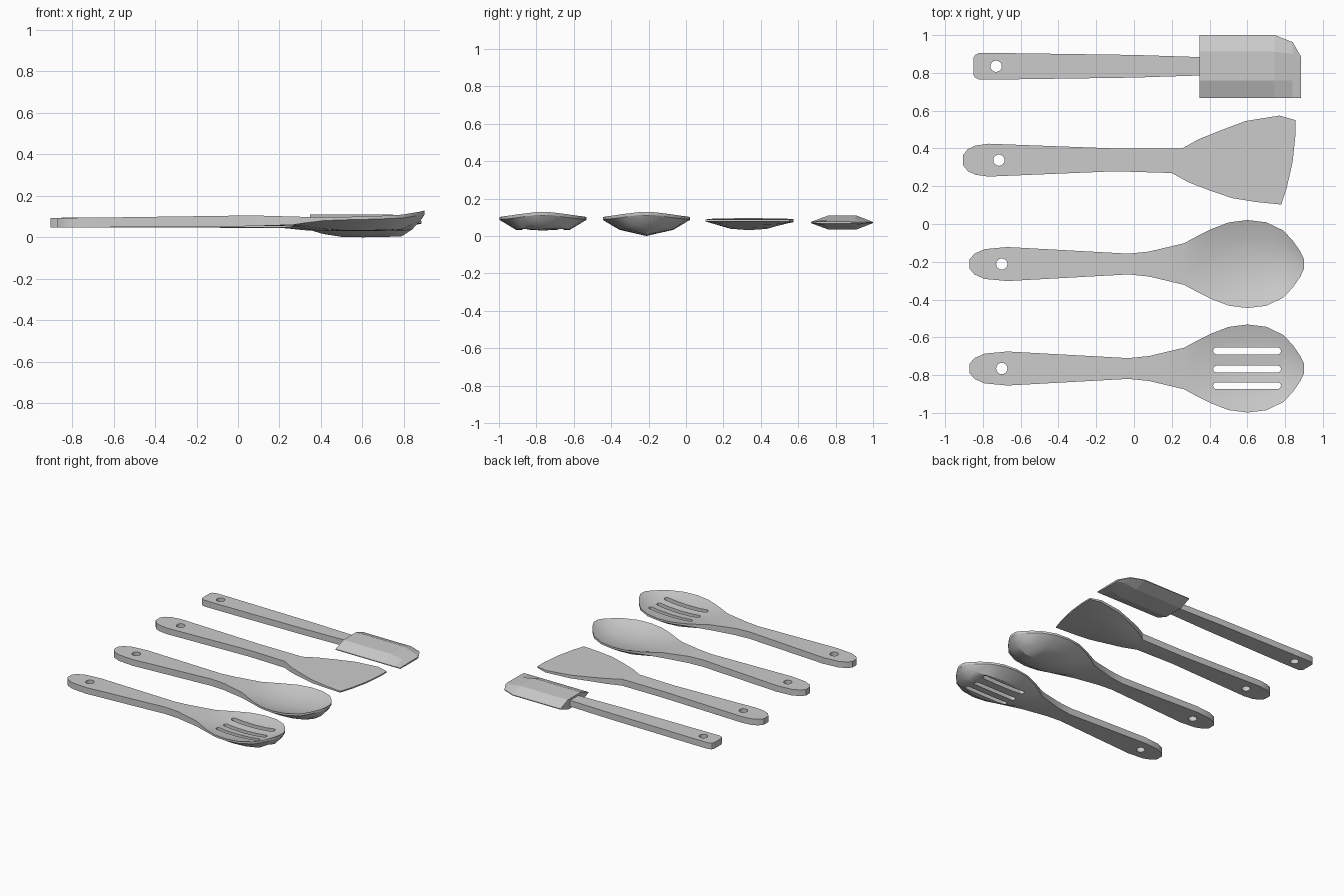
import bpy, bmesh, math

T5 = (-1, -0.62, 0, 0.62, 1)


def make_object(name, bm):
    bmesh.ops.recalc_face_normals(bm, faces=bm.faces)
    mesh = bpy.data.meshes.new(name)
    bm.to_mesh(mesh)
    bm.free()
    obj = bpy.data.objects.new(name, mesh)
    bpy.context.collection.objects.link(obj)
    return obj


def loft(name, rings):
    """Skin equal-length rings of points and cap both ends."""
    bm = bmesh.new()
    rows = [[bm.verts.new(p) for p in ring] for ring in rings]
    n = len(rows[0])
    for a, b in zip(rows, rows[1:]):
        for i in range(n):
            j = (i + 1) % n
            bm.faces.new((a[i], a[j], b[j], b[i]))
    bm.faces.new(rows[0])
    bm.faces.new(rows[-1])
    return make_object(name, bm)


def cut(obj, x0, x1, y, r):
    """Cut a vertical round hole (x0 == x1) or a round-ended slot."""
    pts = []
    for cx, start in ((x1, -90), (x0, 90)):
        for k in range(9):
            a = math.radians(start + k * 22.5)
            p = (cx + r * math.cos(a), y + r * math.sin(a))
            if all(math.dist(p, q) > 1e-5 for q in pts):
                pts.append(p)
    cutter = loft("cutter", [[(px, py, z) for px, py in pts] for z in (-0.2, 0.3)])
    cutter.hide_render = True
    mod = obj.modifiers.new("hole", 'BOOLEAN')
    mod.operation, mod.solver, mod.object = 'DIFFERENCE', 'EXACT', cutter
    bpy.context.view_layer.objects.active = obj
    bpy.ops.object.modifier_apply(modifier=mod.name)
    bpy.data.objects.remove(cutter)


def smooth(obj, angle=28):
    bpy.ops.object.select_all(action='DESELECT')
    obj.select_set(True)
    bpy.context.view_layer.objects.active = obj
    bpy.ops.object.shade_smooth_by_angle(angle=math.radians(angle))


# Spoon stations: x, half width, rim top, rim bottom, dish depth, belly depth
SPOON = [
    (-0.87, 0.025, 0.094, 0.048, 0, 0), (-0.845, 0.055, 0.094, 0.048, 0, 0),
    (-0.79, 0.079, 0.094, 0.048, 0, 0), (-0.67, 0.09, 0.095, 0.048, 0, 0),
    (-0.03, 0.055, 0.104, 0.052, 0, 0), (0.08, 0.066, 0.105, 0.054, 0, 0),
    (0.265, 0.11, 0.100, 0.060, 0, 0.004), (0.33, 0.145, 0.098, 0.070, 0.012, 0.030),
    (0.41, 0.185, 0.097, 0.080, 0.028, 0.064), (0.50, 0.22, 0.098, 0.084, 0.042, 0.082),
    (0.60, 0.233, 0.100, 0.086, 0.048, 0.086), (0.70, 0.221, 0.104, 0.089, 0.046, 0.088),
    (0.79, 0.178, 0.109, 0.093, 0.038, 0.088), (0.84, 0.125, 0.117, 0.100, 0.026, 0.062),
    (0.88, 0.068, 0.124, 0.108, 0.010, 0.028), (0.90, 0.025, 0.129, 0.115, 0, 0.006),
]


def spoon(name, y, floor):
    rings = []
    for x, w, zt, zb, dish, belly in SPOON:
        k = 0.75 if floor > 0 else 1
        top = [(x, y + w * t, zt - k * dish * (1 - t * t)) for t in T5]
        bot = [(x, y + w * t, max(floor, zb - belly * (1 - t * t))) for t in reversed(T5)]
        rings.append(top + bot)
    obj = loft(name, rings)
    cut(obj, -0.70, -0.70, y, 0.03)
    return obj


# Plain spoon and slotted spoon
smooth(spoon("spoon", -0.212, 0.0))
slotted = spoon("slotted_spoon", -0.765, 0.03)
for sy in (-0.672, -0.768, -0.856):
    cut(slotted, 0.437, 0.76, sy, 0.018)
smooth(slotted)

# Turner stations: x and y of far side, x and y of near side, top, centre bottom, edge bottom
TURNER = [
    (-0.905, 0.365, -0.905, 0.311, 0.094, 0.048, 0.048),
    (-0.88, 0.396, -0.88, 0.280, 0.094, 0.048, 0.048),
    (-0.84, 0.415, -0.84, 0.261, 0.094, 0.048, 0.048),
    (-0.77, 0.425, -0.77, 0.251, 0.094, 0.048, 0.048),
    (-0.10, 0.40, -0.10, 0.279, 0.095, 0.046, 0.046),
    (0.255, 0.40, 0.20, 0.27, 0.095, 0.044, 0.046),
    (0.345, 0.45, 0.29, 0.22, 0.094, 0.034, 0.054),
    (0.46, 0.496, 0.40, 0.178, 0.093, 0.031, 0.062),
    (0.59, 0.545, 0.52, 0.137, 0.092, 0.042, 0.068),
    (0.77, 0.574, 0.65, 0.116, 0.090, 0.060, 0.074),
    (0.855, 0.55, 0.78, 0.103, 0.088, 0.078, 0.078),
]
rings = []
for i, (xa, ya, xb, yb, zt, zc, ze) in enumerate(TURNER):
    bulge = {9: 0.01, 10: 0.022}.get(i, 0)
    cols = []
    for t in T5:
        s = (t + 1) / 2
        f = 1 - t * t
        zb = zc + (ze - zc) * max(0, (abs(t) - 0.5) / 0.5)
        cols.append((xb + (xa - xb) * s + bulge * f, yb + (ya - yb) * s, zb))
    rings.append([(x, y, zt) for x, y, _ in cols] + cols[::-1])
turner = loft("turner", rings)
cut(turner, -0.715, -0.715, 0.338, 0.03)
smooth(turner)

# Scraper handle
HANDLE = [(-0.85, 0.045), (-0.842, 0.06), (-0.82, 0.07), (-0.70, 0.07),
          (0.0, 0.06), (0.37, 0.048)]
handle = loft("scraper_handle", [
    [(x, 0.835 + s * w, z) for s, z in ((-1, 0.048), (1, 0.048), (1, 0.095), (-1, 0.095))]
    for x, w in HANDLE])
cut(handle, -0.73, -0.73, 0.835, 0.03)
smooth(handle)

# Scraper head: x, far edge y, flat far y, half thickness of the flat middle
HEAD = [(0.347, 1.0, 0.912, 0.037), (0.745, 1.0, 0.912, 0.037),
        (0.84, 0.963, 0.90, 0.016), (0.885, 0.885, 0.87, 0.006)]
rings = []
for x, ya, yf, h in HEAD:
    top = [(0.667, 0.003), (0.76, h), (yf, h), (ya, 0.003)]
    rings.append([(x, y, 0.072 + d) for y, d in top] + [(x, y, 0.072 - d) for y, d in top[::-1]])
smooth(loft("scraper_head", rings), 8)
